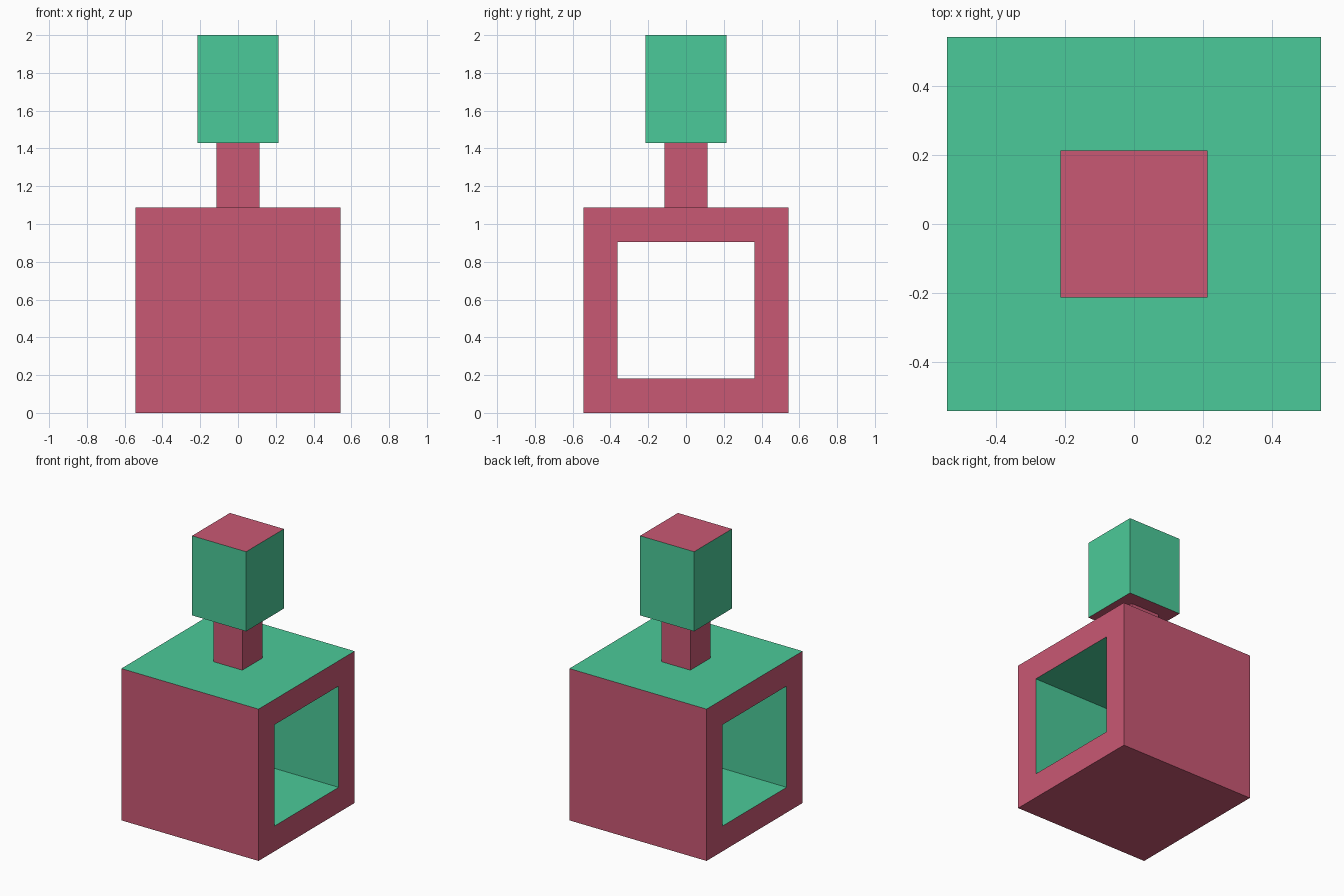
import bpy
import bmesh

if "Cube" in bpy.data.objects:
    bpy.data.objects.remove(bpy.data.objects["Cube"])


def make_material(name, color):
    mat = bpy.data.materials.new(name)
    mat.diffuse_color = color
    mat.use_nodes = True
    mat.node_tree.nodes["Principled BSDF"].inputs["Base Color"].default_value = mat.diffuse_color
    return mat


RED = make_material("red", (0.584, 0.098, 0.174, 1))
GREEN = make_material("green", (0.071, 0.591, 0.319, 1))


def finish(name, bm, is_green):
    """Turn a bmesh into an object, colouring each face by a test."""
    bmesh.ops.recalc_face_normals(bm, faces=bm.faces)
    for face in bm.faces:
        face.material_index = int(is_green(face))
    mesh = bpy.data.meshes.new(name)
    bm.to_mesh(mesh)
    bm.free()
    mesh.materials.append(RED)
    mesh.materials.append(GREEN)
    obj = bpy.data.objects.new(name, mesh)
    bpy.context.collection.objects.link(obj)
    return obj


def block(name, half, z0, z1, is_green):
    bm = bmesh.new()
    bmesh.ops.create_cube(bm, size=1)
    bmesh.ops.scale(bm, vec=(2 * half, 2 * half, z1 - z0), verts=bm.verts)
    bmesh.ops.translate(bm, vec=(0, 0, (z0 + z1) / 2), verts=bm.verts)
    return finish(name, bm, is_green)


def square_tube(name, half, hole, is_green):
    """Box standing on the floor with a square hole straight through along x."""
    bm = bmesh.new()
    corners = ((-1, -1), (1, -1), (1, 1), (-1, 1))

    def ring(x, r):
        return [bm.verts.new((x, a * r, half + b * r)) for a, b in corners]

    loops = [ring(-half, half), ring(half, half), ring(half, hole), ring(-half, hole)]
    for k in range(4):
        a, b = loops[k], loops[(k + 1) % 4]
        for i in range(4):
            j = (i + 1) % 4
            bm.faces.new((a[i], a[j], b[j], b[i]))
    return finish(name, bm, is_green)


BODY, HOLE = 0.5435, 0.3625
BODY_TOP, HEAD_BASE = 2 * BODY, 1.43


def body_green(face):
    # Top surface and the four walls of the hole
    c = face.calc_center_median()
    inside = max(abs(c.x), abs(c.y), abs(c.z - BODY)) < BODY - 0.05
    return inside or face.normal.z > 0.5


# Hollow body
square_tube("body", BODY, HOLE, body_green)
# Neck post
block("neck", 0.114, BODY_TOP, HEAD_BASE, lambda f: False)
# Head block: green sides, red ends
block("head", 0.214, HEAD_BASE, 2.0, lambda f: abs(f.normal.z) < 0.5)
